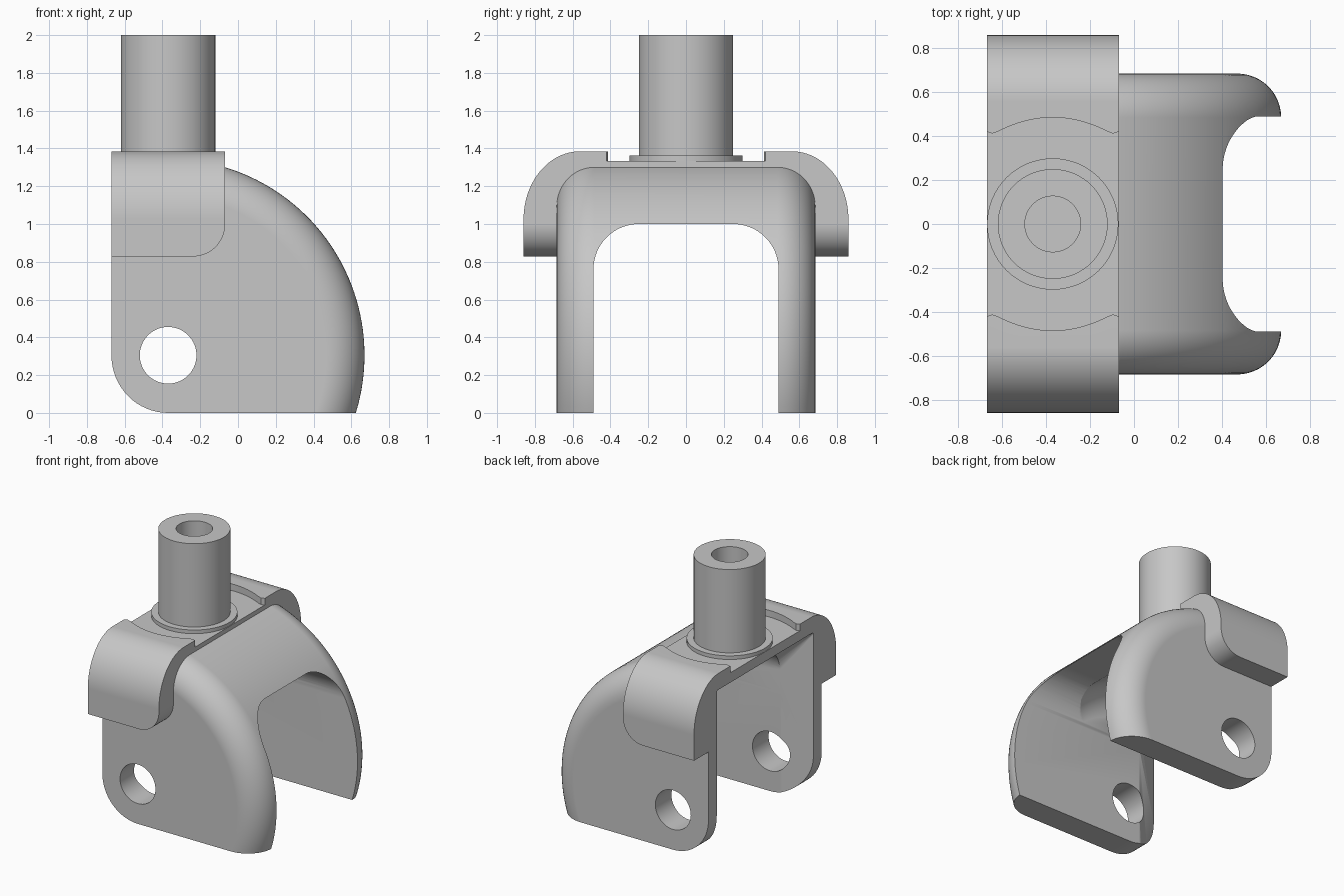
import bpy, bmesh, math

if "Cube" in bpy.data.objects:
    bpy.data.objects.remove(bpy.data.objects["Cube"])

XC, ZC, R = -0.37, 0.305, 1.04      # axle axis and outer sweep radius
BACK, WIDE, EDGE = -0.67, 0.685, 0.2

grey = bpy.data.materials.new("light grey metal")
grey.diffuse_color = (0.57, 0.57, 0.57, 1)
grey.use_nodes = True
grey.node_tree.nodes["Principled BSDF"].inputs["Base Color"].default_value = grey.diffuse_color


def loft(name, rings):
    """Closed solid through rings holding equal numbers of points."""
    bm = bmesh.new()
    rows = [[bm.verts.new(p) for p in ring] for ring in rings]
    n = len(rows[0])
    for a, b in zip(rows, rows[1:]):
        for i in range(n):
            j = (i + 1) % n
            bm.faces.new((a[i], a[j], b[j], b[i]))
    bm.faces.new(rows[0][::-1])
    bm.faces.new(rows[-1])
    bmesh.ops.recalc_face_normals(bm, faces=bm.faces)
    me = bpy.data.meshes.new(name)
    bm.to_mesh(me)
    bm.free()
    ob = bpy.data.objects.new(name, me)
    bpy.context.collection.objects.link(ob)
    me.materials.append(grey)
    return ob


def prism(name, pts, axis, lo, hi):
    """Extrude a 2D outline along x, y or z."""
    place = {"x": lambda p, d: (d, p[0], p[1]),
             "y": lambda p, d: (p[0], d, p[1]),
             "z": lambda p, d: (p[0], p[1], d)}[axis]
    return loft(name, [[place(p, d) for p in pts] for d in (lo, hi)])


def arc(cx, cy, rx, ry, a0, a1, n):
    return [(cx + rx * math.cos(math.radians(a0 + (a1 - a0) * i / n)),
             cy + ry * math.sin(math.radians(a0 + (a1 - a0) * i / n)))
            for i in range(n + 1)]


def circle(cx, cy, r, n=64):
    return arc(cx, cy, r, r, 0, 360, n)[:-1]


def mirrored(half):
    """Complete a left-right symmetric outline."""
    return half + [(-x, z) for x, z in reversed(half)]


def arch(w, top, r):
    """Upside-down U with rounded upper corners."""
    return mirrored([(w, -0.1)] + arc(w - r, top - r, r, r, 0, 90, 16))


def combine(ob, other, mode):
    m = ob.modifiers.new("cut", "BOOLEAN")
    m.operation, m.solver, m.object = mode, "EXACT", other
    bpy.context.view_layer.objects.active = ob
    bpy.ops.object.modifier_apply(modifier=m.name)
    bpy.data.objects.remove(other)


def sweep(r, floor):
    """Front arc from floor level up to the crown."""
    return arc(XC, ZC, r, r, math.degrees(math.asin((floor - ZC) / r)), 90, 48)


def rounded_sides(w, r, fillet, outline, name):
    """Side outlines lofted across the width, shrinking near both sides."""
    half = []
    for i in range(13):
        t = math.radians(90 * i / 12)
        half.append((w - fillet + fillet * math.sin(t), r - fillet + fillet * math.cos(t)))
    layers = [(-y, q) for y, q in reversed(half)] + half
    return loft(name, [[(x, y, z) for x, z in outline(q)] for y, q in layers])


def side_outline(r):
    return sweep(r, 0) + [(BACK, ZC + r)] + arc(XC, ZC, 0.3, ZC, 180, 270, 16)


def cavity_outline(r):
    return sweep(r, -0.1) + [(-0.9, ZC + r), (-0.9, -0.1)]


# Fork body with rounded outer edges
fork = rounded_sides(WIDE, R, EDGE, side_outline, "fork_bracket")

# Straight tunnel between the legs
combine(fork, prism("tunnel_cutter", arch(0.49, 1.0, 0.24), "x", -0.9, 1), "DIFFERENCE")

# Domed wheel cavity under the crown
combine(fork, rounded_sides(0.487, 0.845, 0.2, cavity_outline, "cavity_cutter"), "DIFFERENCE")

# Flared mouth at the back
flare = [[(x, y, z) for y, z in arch(w, top, r)]
         for x, w, top, r in ((-0.68, 0.589, 1.264, 0.005), (-0.45, 0.485, 1.148, 0.2))]
combine(fork, loft("flare_cutter", flare), "DIFFERENCE")

# Saddle band over the crown, with rounded lower front corners
band = mirrored([(0.64, 0.828), (0.86, 0.828)] + arc(0.56, 1.025, 0.30, 0.36, 0, 90, 24))
inner = [(-0.64, 1.15), (-0.6, 1.26), (-0.5, 1.295), (0.5, 1.295), (0.6, 1.26), (0.64, 1.15)]
saddle = prism("saddle", band + inner, "x", BACK, -0.068)
trim = arc(-0.238, 1.0, 0.17, 0.172, 0, -90, 16) + [(-0.238, 0.7), (0.1, 0.7), (0.1, 1.0)]
combine(saddle, prism("corner_cutter", trim, "y", -1, 1), "DIFFERENCE")
combine(fork, saddle, "UNION")

# Shallow pocket in the saddle top with bowed ends
bow = []
for i in range(-14, 15):
    d = 0.025 * i
    y = 0.485 - 1.03 * d * d if abs(d) < 0.27 else 0.41 + 0.35 * (abs(d) - 0.27)
    bow.append((XC + d, y))
pocket = bow + [(x, -y) for x, y in reversed(bow)]
combine(fork, prism("pocket_cutter", pocket, "z", 1.334, 1.6), "DIFFERENCE")

# Axle hole through both legs
combine(fork, prism("axle_cutter", circle(XC, ZC, 0.15), "y", -1, 1), "DIFFERENCE")

# Collar and hollow stem
collar = prism("collar", circle(XC, 0, 0.299), "z", 1.30, 1.362)
stem = prism("stem", circle(XC, 0, 0.25), "z", 1.32, 2.0)
combine(stem, prism("bore_cutter", circle(XC, 0, 0.127, 48), "z", 1.37, 2.1), "DIFFERENCE")

# Smooth the curved surfaces, keep edges sharp
for ob in (fork, collar, stem):
    bpy.ops.object.select_all(action="DESELECT")
    ob.select_set(True)
    bpy.context.view_layer.objects.active = ob
    bpy.ops.object.shade_smooth_by_angle(angle=math.radians(25))
    w = ob.modifiers.new("even_normals", "WEIGHTED_NORMAL")
    w.keep_sharp = True
